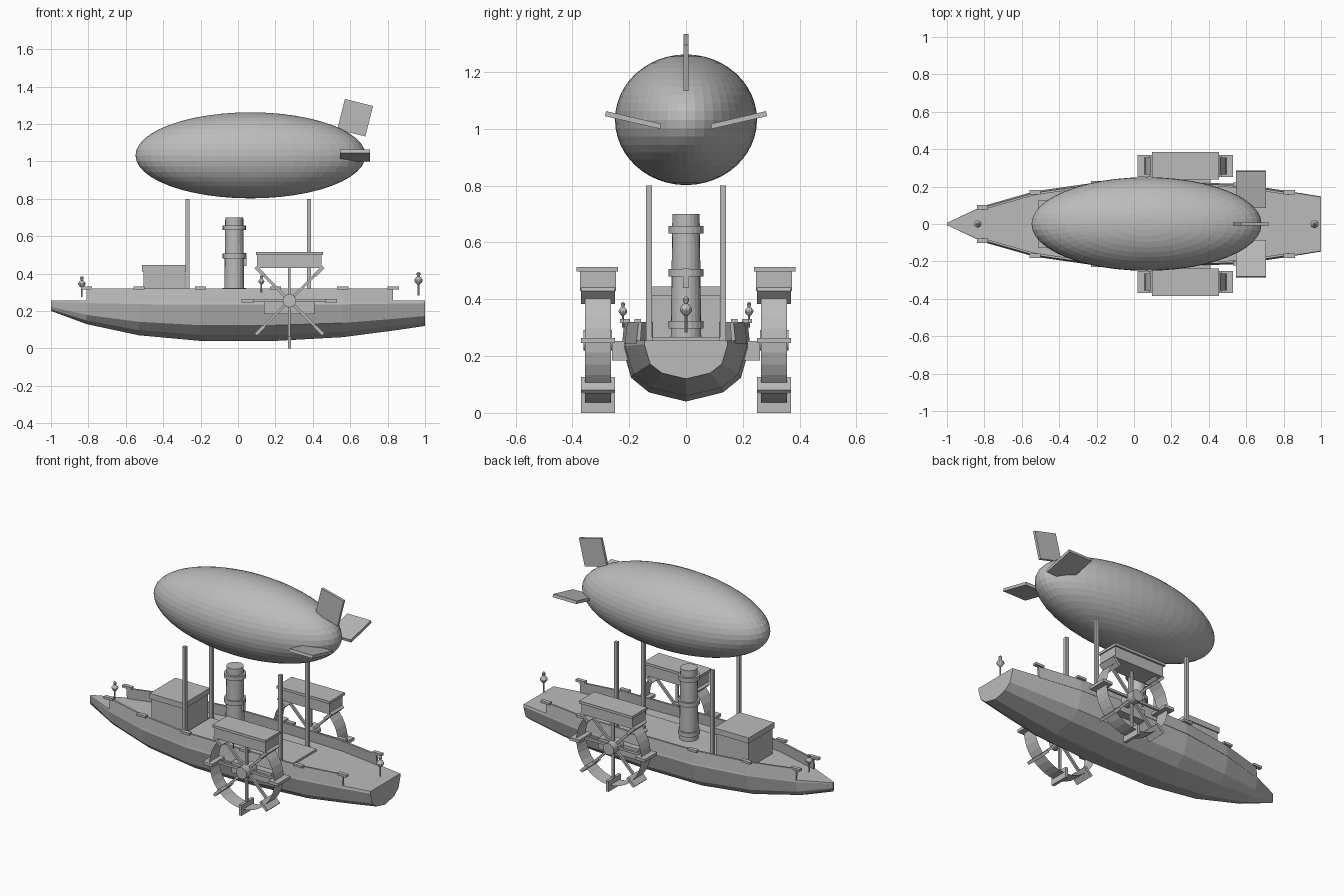
import bpy, bmesh, math
from mathutils import Matrix, Vector

cube = bpy.data.objects.get("Cube")
if cube:
    bpy.data.objects.remove(cube, do_unlink=True)

grey = bpy.data.materials.new("plain grey")
grey.use_nodes = True
COLOUR = (0.5, 0.5, 0.5, 1)
grey.diffuse_color = COLOUR
grey.node_tree.nodes["Principled BSDF"].inputs["Base Color"].default_value = COLOUR


def finish(name, bm, fix=True):
    if fix:
        bmesh.ops.recalc_face_normals(bm, faces=bm.faces)
    mesh = bpy.data.meshes.new(name)
    bm.to_mesh(mesh)
    bm.free()
    mesh.materials.append(grey)
    ob = bpy.data.objects.new(name, mesh)
    bpy.context.collection.objects.link(ob)
    return ob


def add_box(bm, centre, size, rot=Matrix()):
    m = Matrix.Translation(centre) @ rot @ Matrix.Diagonal((*size, 1))
    bmesh.ops.create_cube(bm, size=1, matrix=m)


def box(name, centre, size, rot=Matrix()):
    bm = bmesh.new()
    add_box(bm, centre, size, rot)
    return finish(name, bm)


def lathe(name, profile, at, segments):
    """Closed turned shape from (radius, height) pairs about a vertical axis."""
    bm = bmesh.new()
    rings = [[bm.verts.new((at[0] + r * math.cos(a), at[1] + r * math.sin(a), z + at[2]))
              for a in (math.tau * i / segments for i in range(segments))]
             for r, z in profile]
    for lo, hi in zip(rings, rings[1:]):
        for i in range(segments):
            j = (i + 1) % segments
            bm.faces.new((lo[i], lo[j], hi[j], hi[i]))
    bm.faces.new(rings[0])
    bm.faces.new(rings[-1])
    return finish(name, bm)


# Hull stations: x, half width, keel height
DECK = 0.255
stations = [(-1, 0.006, 0.2), (-0.81, 0.095, 0.13), (-0.53, 0.175, 0.07),
            (-0.2, 0.222, 0.04), (0.2, 0.225, 0.04), (0.56, 0.215, 0.06),
            (0.83, 0.175, 0.095), (1, 0.147, 0.12)]
half = [(0.98, 0), (1, 0.1), (0.86, 0.61), (0.58, 0.85), (0, 1)]
section = half + [(-y, d) for y, d in reversed(half[:-1])]

bm = bmesh.new()
loops = [[bm.verts.new((x, w * y, DECK - (DECK - keel) * d)) for y, d in section]
         for x, w, keel in stations]
for a, b in zip(loops, loops[1:]):
    n = len(section)
    for i in range(n):
        j = (i + 1) % n
        bm.faces.new((a[i], a[j], b[j], b[i]))
bm.faces.new(loops[0])
bm.faces.new(loops[-1])
finish("hull", bm)

# Bulwarks and the cleats on their tops
for side, label in ((1, "left"), (-1, "right")):
    bm = bmesh.new()
    loops = []
    for x, w, keel in stations[1:-1]:
        ring = [(w, DECK - 0.01), (w - 0.008, 0.32), (w - 0.02, 0.32), (w - 0.014, DECK - 0.01)]
        loops.append([bm.verts.new((x, side * y, z)) for y, z in ring])
    for a, b in zip(loops, loops[1:]):
        for i in range(4):
            j = (i + 1) % 4
            bm.faces.new((a[i], a[j], b[j], b[i]))
    bm.faces.new(loops[0])
    bm.faces.new(loops[-1])
    finish(label + "_bulwark", bm)

    bm = bmesh.new()
    for x, w, keel in stations[1:-1]:
        add_box(bm, (x, side * (w - 0.005), 0.323), (0.06, 0.024, 0.014))
    finish(label + "_cleats", bm)

# Deck plate, cabin and roof
box("deck_plate", (0.09, 0, 0.26), (0.72, 0.24, 0.016))
box("cabin", (-0.395, 0, 0.335), (0.22, 0.236, 0.17))
box("cabin_roof", (-0.395, 0, 0.428), (0.235, 0.25, 0.034))

# Masts
for x in (-0.27, 0.38):
    for y in (-0.13, 0.13):
        box("mast", (x, y, 0.525), (0.02, 0.02, 0.55))

# Chimney with three bands and a small steam pipe
lathe("chimney", [(0.054, 0.25), (0.048, 0.7)], (-0.02, 0, 0), 20)
for z in (0.31, 0.493, 0.645):
    lathe("chimney_band", [(0.062, z - 0.013), (0.062, z + 0.013)], (-0.02, 0, 0), 20)
box("steam_pipe", (0.035, 0, 0.475), (0.02, 0.02, 0.07))

# Lamps
lamp = [(0.005, 0), (0.005, 0.055), (0.013, 0.062), (0.021, 0.073), (0.021, 0.081),
        (0.013, 0.092), (0.006, 0.097), (0.01, 0.106), (0.01, 0.113), (0.004, 0.12)]
for x, y, z, s in ((-0.835, 0, 0.275, 0.92), (0.965, 0, 0.283, 1.05),
                   (0.125, 0.222, 0.3, 0.75), (0.125, -0.222, 0.3, 0.75)):
    lathe("lamp", [(r * s, h * s) for r, h in lamp], (x, y, z), 10)

# Paddle wheels with sponsons and covers
WX, WZ = 0.275, 0.255
for side, label in ((1, "left"), (-1, "right")):
    wheel = Vector((WX, side * 0.31, WZ))
    turn = Matrix.Rotation(math.pi / 2, 4, 'X')

    bm = bmesh.new()
    bmesh.ops.create_cone(bm, cap_ends=False, segments=32, radius1=0.22, radius2=0.22,
                          depth=0.092, matrix=Matrix.Translation(wheel) @ turn)
    finish(label + "_wheel_rim", bm)

    bm = bmesh.new()
    bmesh.ops.create_cone(bm, cap_ends=True, segments=16, radius1=0.036, radius2=0.036,
                          depth=0.1, matrix=Matrix.Translation(wheel) @ turn)
    finish(label + "_wheel_hub", bm)

    spokes, paddles = bmesh.new(), bmesh.new()
    for i in range(8):
        rot = Matrix.Rotation(math.tau * i / 8, 4, 'Y')
        add_box(spokes, wheel + rot @ Vector((0.115, 0, 0)), (0.21, 0.014, 0.014), rot)
        add_box(paddles, wheel + rot @ Vector((0.2225, 0, 0)), (0.065, 0.12, 0.018), rot)
    finish(label + "_wheel_spokes", spokes)
    finish(label + "_wheel_paddles", paddles)

    box(label + "_sponson", (WX, side * 0.225, 0.219), (0.27, 0.072, 0.068))
    box(label + "_wheel_cover", (WX, side * 0.31, 0.466), (0.345, 0.126, 0.072))
    box(label + "_wheel_cover_lid", (WX, side * 0.312, 0.506), (0.36, 0.146, 0.016))

    # Side fin of the balloon
    tilt = Matrix.Rotation(side * math.radians(13), 4, 'X')
    box(label + "_fin", (0.625, side * 0.186, 1.031), (0.16, 0.2, 0.018), tilt)

# Balloon and upright fin
bm = bmesh.new()
bmesh.ops.create_uvsphere(bm, u_segments=48, v_segments=24, radius=1,
                          matrix=Matrix.Translation((0.067, 0, 1.032))
                          @ Matrix.Diagonal((0.615, 0.25, 0.23, 1)))
finish("balloon", bm)
box("top_fin", (0.626, 0, 1.233), (0.155, 0.016, 0.168),
    Matrix.Rotation(math.radians(14), 4, 'Y'))
